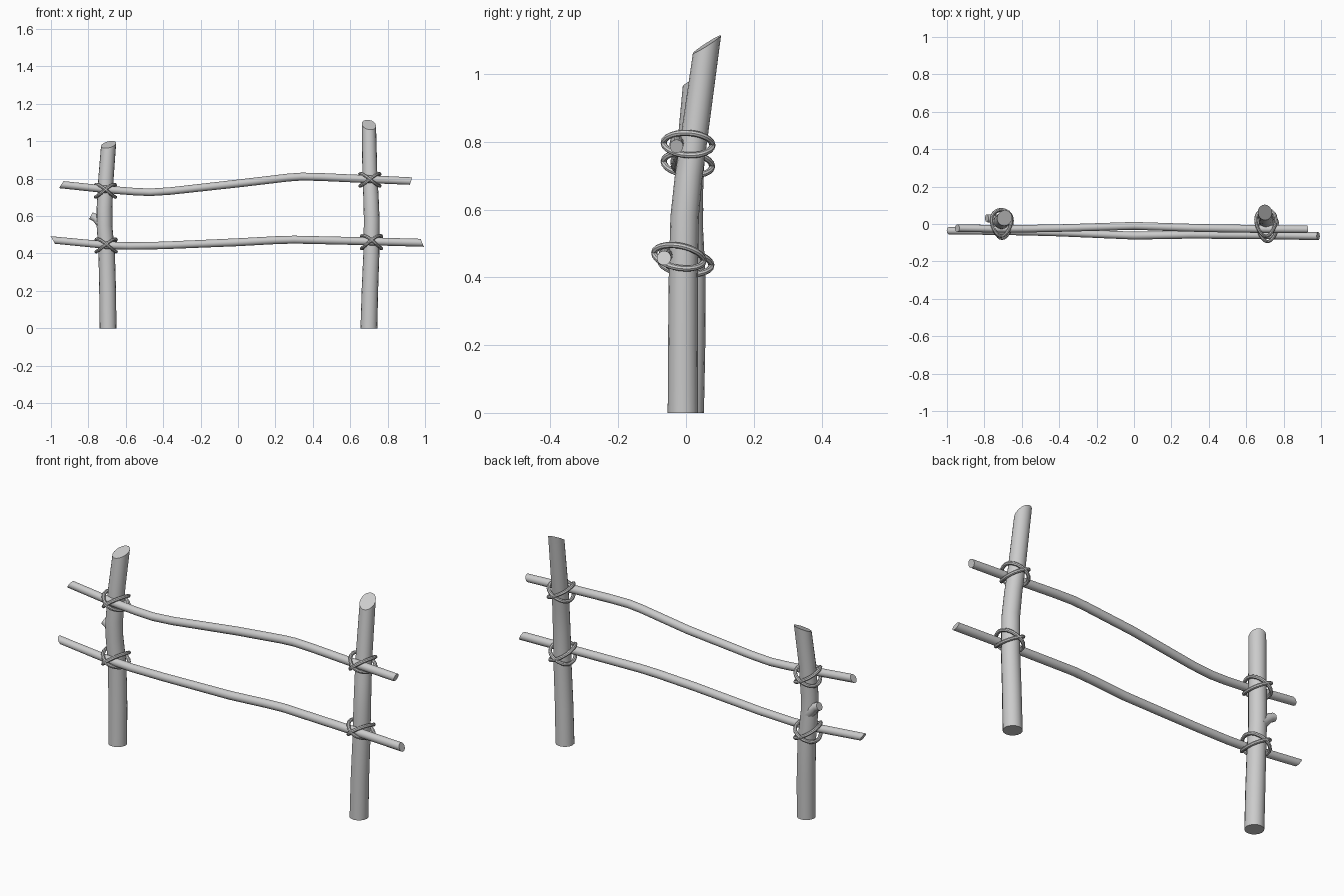
import bpy, bmesh
from math import sin, cos, pi, radians
from mathutils import Vector

cube = bpy.data.objects.get("Cube")
if cube:
    bpy.data.objects.remove(cube)

wood = bpy.data.materials.new("plain_grey")
GREY = (0.6, 0.6, 0.6, 1)
wood.diffuse_color = GREY
wood.use_nodes = True
wood.node_tree.nodes["Principled BSDF"].inputs["Base Color"].default_value = GREY


def finish(ob):
    ob.data.materials.append(wood)
    bpy.ops.object.select_all(action='DESELECT')
    ob.select_set(True)
    bpy.context.view_layer.objects.active = ob
    bpy.ops.object.shade_smooth_by_angle(angle=radians(40))


def branch(name, path, u, v, start_cut=(0, 0), end_cut=(0, 0), sides=16):
    """Sweep a round section along (x, y, z, radius) points; cuts slope the ends along u and v."""
    u, v = Vector(u), Vector(v)
    pts = [Vector(p[:3]) for p in path]
    bm = bmesh.new()
    rings = []
    for i, p in enumerate(pts):
        along = (pts[min(i + 1, len(pts) - 1)] - pts[max(i - 1, 0)]).normalized()
        cut = start_cut if i == 0 else end_cut if i == len(pts) - 1 else (0, 0)
        ring = []
        for k in range(sides):
            a = 2 * pi * k / sides
            c, s = path[i][3] * cos(a), path[i][3] * sin(a)
            ring.append(bm.verts.new(p + u * c + v * s + along * (cut[0] * c + cut[1] * s)))
        rings.append(ring)
    for a, b in zip(rings, rings[1:]):
        for k in range(sides):
            n = (k + 1) % sides
            bm.faces.new((a[k], a[n], b[n], b[k]))
    bm.faces.new(rings[0][::-1])
    bm.faces.new(rings[-1])
    bmesh.ops.recalc_face_normals(bm, faces=bm.faces)
    me = bpy.data.meshes.new(name)
    bm.to_mesh(me)
    bm.free()
    ob = bpy.data.objects.new(name, me)
    bpy.context.collection.objects.link(ob)
    finish(ob)


def lashing(name, x, front, back, z_front, z_back):
    """Two tilted rope loops that cross in front of and behind the post."""
    for tag, side in (("a", 1), ("b", -1)):
        cu = bpy.data.curves.new(name, 'CURVE')
        cu.dimensions = '3D'
        cu.bevel_depth = 0.009
        cu.bevel_resolution = 2
        sp = cu.splines.new('POLY')
        n = 24
        sp.points.add(n - 1)
        sp.use_cyclic_u = True
        for k, p in enumerate(sp.points):
            a = 2 * pi * k / n
            t = (1 - cos(a)) / 2
            narrow = 1 - 0.25 * cos(a)
            p.co = (x + 0.052 * sin(a) * narrow, front + (back - front) * t,
                    z_front + (z_back - z_front) * t + side * 0.033 * sin(a), 1)
        tmp = bpy.data.objects.new("rope_path", cu)
        me = bpy.data.meshes.new_from_object(tmp)
        bpy.data.objects.remove(tmp)
        ob = bpy.data.objects.new(name + "_" + tag, me)
        bpy.context.collection.objects.link(ob)
        finish(ob)


X, Y, Z = (1, 0, 0), (0, 1, 0), (0, 0, 1)

# Upright posts with slanted tops
branch("left_post", [(.7, -.009, 0, .045), (.705, -.009, .2, .044), (.713, -.008, .4, .043),
                     (.715, -.004, .58, .042), (.711, .008, .7, .041), (.705, .025, .82, .040),
                     (.7, .062, 1.088, .038)], X, Y, end_cut=(-.15, .7))
branch("right_post", [(-.695, .008, 0, .045), (-.697, .012, .2, .045), (-.702, .014, .4, .044),
                      (-.714, .008, .55, .042), (-.714, .008, .64, .042), (-.706, .016, .8, .041),
                      (-.692, .032, .982, .040)], X, Y, end_cut=(.2, .45))

# Broken twig on the right post
branch("twig_stub", [(-.715, .015, .545, .036), (-.745, .022, .572, .027), (-.765, .028, .592, .022),
                     (-.787, .031, .602, .021)], Y, (.45, 0, .89), sides=10)

# Horizontal rails
branch("upper_rail", [(-.945, -.022, .768, .020), (-.7, -.026, .742, .020), (-.56, -.025, .731, .020),
                      (-.47, -.023, .727, .020), (-.36, -.021, .734, .020), (0, -.010, .774, .021),
                      (.27, -.019, .806, .021), (.34, -.021, .811, .021), (.44, -.023, .809, .021),
                      (.7, -.027, .797, .021), (.925, -.028, .787, .020)],
       Y, Z, start_cut=(0, .6), end_cut=(0, .3))
branch("lower_rail", [(-.99, -.036, .472, .019), (-.7, -.039, .444, .020), (-.58, -.041, .440, .020),
                      (-.4, -.046, .443, .020), (0, -.062, .460, .021), (.2, -.059, .471, .021),
                      (.3, -.057, .474, .021), (.7, -.060, .465, .021), (.985, -.065, .457, .021)],
       Y, Z, start_cut=(0, -.6), end_cut=(0, -.4))

# Rope lashings at each joint
lashing("left_upper_rope", .705, -.066, .078, .797, .79)
lashing("left_lower_rope", .714, -.094, .052, .472, .45)
lashing("right_upper_rope", -.709, -.066, .077, .742, .728)
lashing("right_lower_rope", -.705, -.077, .075, .45, .436)
